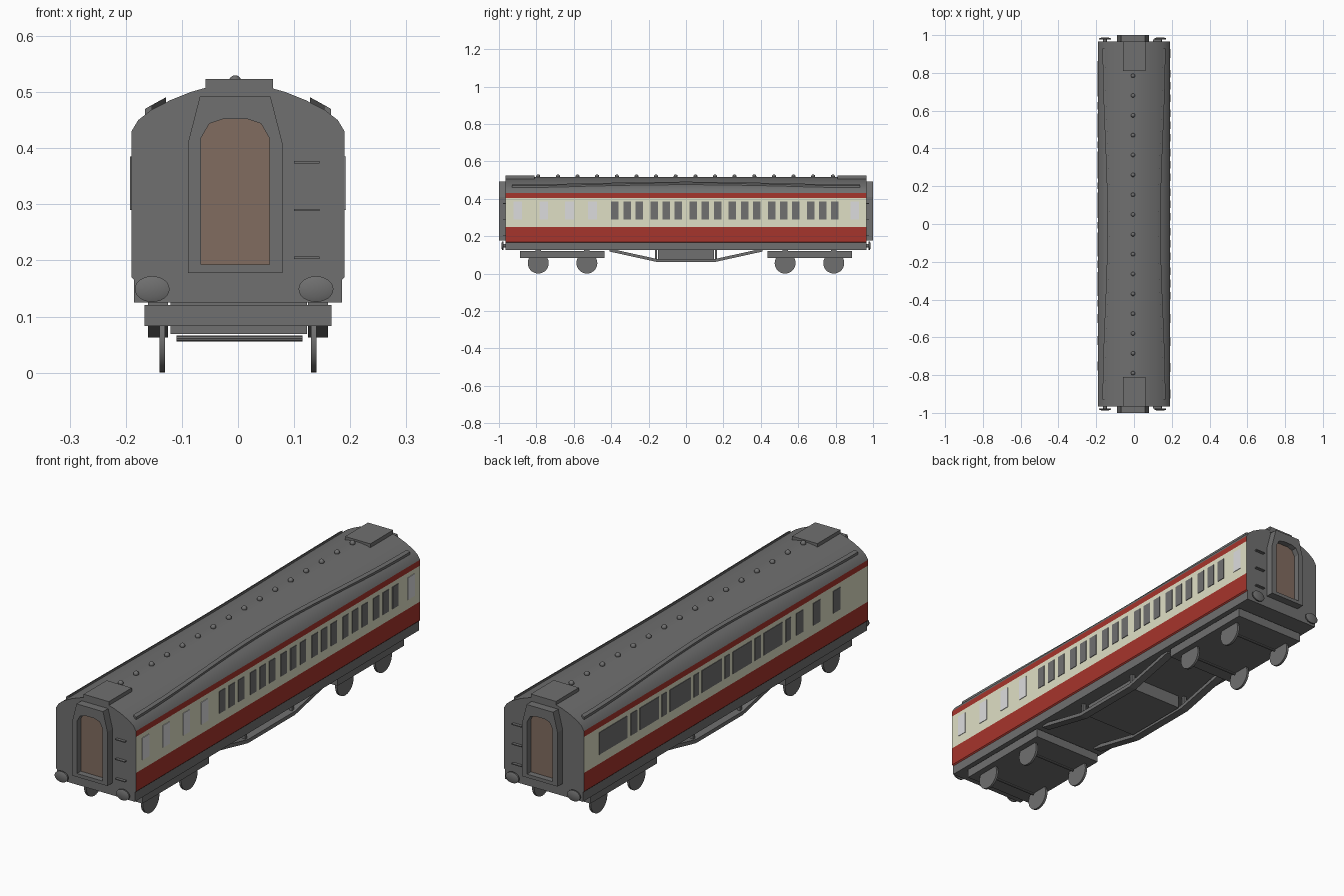
import bpy, bmesh, math

if "Cube" in bpy.data.objects:
    bpy.data.objects.remove(bpy.data.objects["Cube"])


def material(name, rgb):
    m = bpy.data.materials.new(name)
    m.diffuse_color = (*rgb, 1)
    m.use_nodes = True
    m.node_tree.nodes["Principled BSDF"].inputs["Base Color"].default_value = m.diffuse_color
    return m


GREY = material("dark grey", (0.16, 0.16, 0.16))
RED = material("deep red", (0.38, 0.035, 0.025))
CREAM = material("cream", (0.74, 0.74, 0.56))
PALE = material("pale glass", (0.72, 0.72, 0.73))
BROWN = material("door brown", (0.22, 0.15, 0.115))
CX = -0.005  # end fittings sit slightly off centre


def finish(name, bm, mats, smooth=False):
    bmesh.ops.recalc_face_normals(bm, faces=bm.faces)
    me = bpy.data.meshes.new(name)
    bm.to_mesh(me)
    bm.free()
    ob = bpy.data.objects.new(name, me)
    bpy.context.collection.objects.link(ob)
    for m in mats:
        me.materials.append(m)
    if smooth:
        bpy.ops.object.select_all(action='DESELECT')
        ob.select_set(True)
        bpy.context.view_layer.objects.active = ob
        bpy.ops.object.shade_smooth_by_angle(angle=math.radians(28))
    return ob


def loft_mesh(rings, caps=True):
    """Join equal-length closed rings of points into a skin."""
    bm = bmesh.new()
    loops = [[bm.verts.new(p) for p in r] for r in rings]
    n = len(loops[0])
    for a, b in zip(loops, loops[1:]):
        for i in range(n):
            j = (i + 1) % n
            bm.faces.new((a[i], a[j], b[j], b[i]))
    if caps:
        bm.faces.new(loops[0])
        bm.faces.new(loops[-1])
    return bm


def box(name, x, y, z, mat):
    rings = [[(x[0], yy, z[0]), (x[1], yy, z[0]), (x[1], yy, z[1]), (x[0], yy, z[1])] for yy in y]
    return finish(name, loft_mesh(rings), [mat])


def lathe(name, axis, centre, profile, segs, sx=1.0, mat=GREY):
    """Round part along 'x' or 'y'; profile is (offset along axis, radius)."""
    rings = []
    for d, r in profile:
        ring = []
        for k in range(segs):
            a = 2 * math.pi * k / segs
            u, v = r * sx * math.cos(a), r * math.sin(a)
            off = (d, u, v) if axis == 'x' else (u, d, v)
            ring.append(tuple(c + o for c, o in zip(centre, off)))
        rings.append(ring)
    return finish(name, loft_mesh(rings), [mat], True)


def mirrored(half):
    return half + [(-x, z) for x, z in reversed(half)]


# Coach body: one extruded section, painted in bands by height
half = [(0.185, 0.125), (0.185, 0.165), (0.19, 0.17), (0.19, 0.25), (0.19, 0.405),
        (0.19, 0.43), (0.178, 0.45), (0.155, 0.468), (0.12, 0.486), (0.085, 0.5),
        (0.05, 0.51), (0.018, 0.515)]
section = mirrored(half)
bm = loft_mesh([[(x, y, z) for x, z in section] for y in (-0.965, 0.965)])
bm.normal_update()
for f in bm.faces:
    z = f.calc_center_median().z
    if abs(f.normal.x) > 0.6 and 0.166 < z < 0.43:
        f.material_index = 2 if 0.25 < z < 0.405 else 1
finish("coach_body", bm, [GREY, RED, CREAM], True)


# Side windows as thin plates
def window(name, side, y0, y1, mat):
    x = sorted((side * 0.188, side * 0.1925))
    box(name, x, (y0, y1), (0.29, 0.385), mat)


for g in range(6):
    for k in range(3):
        y = -0.4 + 0.2093 * g + 0.065 * k
        window("right_window", 1, y, y + 0.04, GREY)
for y in (-0.9, -0.76, -0.623, -0.5, 0.903):
    window("right_pale_window", 1, y - 0.023, y + 0.023, PALE)
left_windows = [(.674, .863), (.606, .647), (.457, .586), (.403, .437), (.24, .383),
                (.186, .22), (.031, .166), (-.024, .01), (-.172, -.044), (-.233, -.193),
                (-.382, -.254), (-.437, -.403), (-.525, -.477), (-.64, -.592), (-.775, -.728)]
for y0, y1 in left_windows:
    window("left_window", -1, y0, y1, GREY)

# Curved rain strips on the roof
for s in (-1, 1):
    rings = []
    for i in range(25):
        y = -0.93 + 1.86 * i / 24
        t = (1 + math.cos(math.pi * y / 0.93)) / 2
        x, z = 0.159 - 0.025 * t, 0.465 + 0.014 * t
        rings.append([(s * (x + dx), y, z + dz) for dx, dz in
                      ((0.007, -0.008), (0.007, 0.005), (-0.006, 0.012), (-0.006, -0.006))])
    finish("rain_strip", loft_mesh(rings), [GREY])

# Domed roof vents
for i in range(16):
    bm = bmesh.new()
    bmesh.ops.create_uvsphere(bm, u_segments=12, v_segments=8, radius=0.011)
    bmesh.ops.translate(bm, verts=bm.verts, vec=(CX, 0.785 - 0.105 * i, 0.519))
    finish("roof_vent", bm, [GREY], True)

# End fittings, repeated front and back
outer = mirrored([(0.084, 0.178), (0.084, 0.41), (0.063, 0.492), (0.03, 0.492)])
inner = mirrored([(0.061, 0.193), (0.061, 0.418), (0.046, 0.444), (0.022, 0.452)])
for s in (-1, 1):
    def ring(pts, y):
        return [(CX + x, s * y, z) for x, z in pts]

    # Gangway frame with recessed door
    finish("gangway_frame", loft_mesh([ring(outer, 0.96), ring(outer, 1.0),
                                       ring(inner, 1.0), ring(inner, 0.96)], False), [GREY])
    finish("end_door", loft_mesh([ring(inner, 0.967), ring(inner, 0.974)]), [BROWN])
    box("roof_end_box", (-0.058, 0.062), sorted((s * 0.81, s * 0.966)), (0.495, 0.523), GREY)
    # Climbing steps
    for z in (0.205, 0.29, 0.375):
        box("end_step", (0.1, 0.145), sorted((s * 0.96, s * 0.978)), (z - 0.002, z + 0.002), GREY)
    # Oval buffers
    for x in (-0.153, 0.139):
        lathe("buffer_shank", 'y', (x, 0, 0.149), [(s * 0.96, 0.01), (s * 0.98, 0.01)], 12)
        lathe("buffer_head", 'y', (x, 0, 0.149),
              [(s * 0.977, 0.023), (s * 0.983, 0.023), (s * 0.987, 0.014)], 24, 1.35)

# Bogies with wheels, axles and mounts
for s in (-1, 1):
    box("bogie_frame", (-0.167, 0.167), sorted((s * 0.437, s * 0.888)), (0.083, 0.121), GREY)
    for yw in (s * 0.53, s * 0.79):
        lathe("axle", 'x', (0, yw, 0.061), [(-0.11, 0.006), (0.115, 0.006)], 10)
        for x in (-1, 1):
            lathe("wheel", 'x', (x * 0.135, yw, 0.056), [(-0.005, 0.056), (0.005, 0.056)], 28)
            box("bogie_mount", sorted((x * 0.125, x * 0.16)), (yw - 0.015, yw + 0.015),
                (0.118, 0.128), GREY)

# Underfloor box and truss beams
box("underfloor_box", (-0.12, 0.123), (-0.15, 0.15), (0.069, 0.128), GREY)
for s in (-1, 1):
    rings = [[(s * 0.125, y, z - 0.008), (s * 0.16, y, z - 0.008),
              (s * 0.16, y, z + 0.008), (s * 0.125, y, z + 0.008)]
             for y, z in ((-0.41, 0.126), (-0.16, 0.071), (0.16, 0.071), (0.41, 0.126))]
    finish("truss_beam", loft_mesh(rings), [GREY])
    for y in (-0.16, 0.16):
        box("truss_post", sorted((s * 0.135, s * 0.15)), (y - 0.006, y + 0.006), (0.07, 0.128), GREY)
